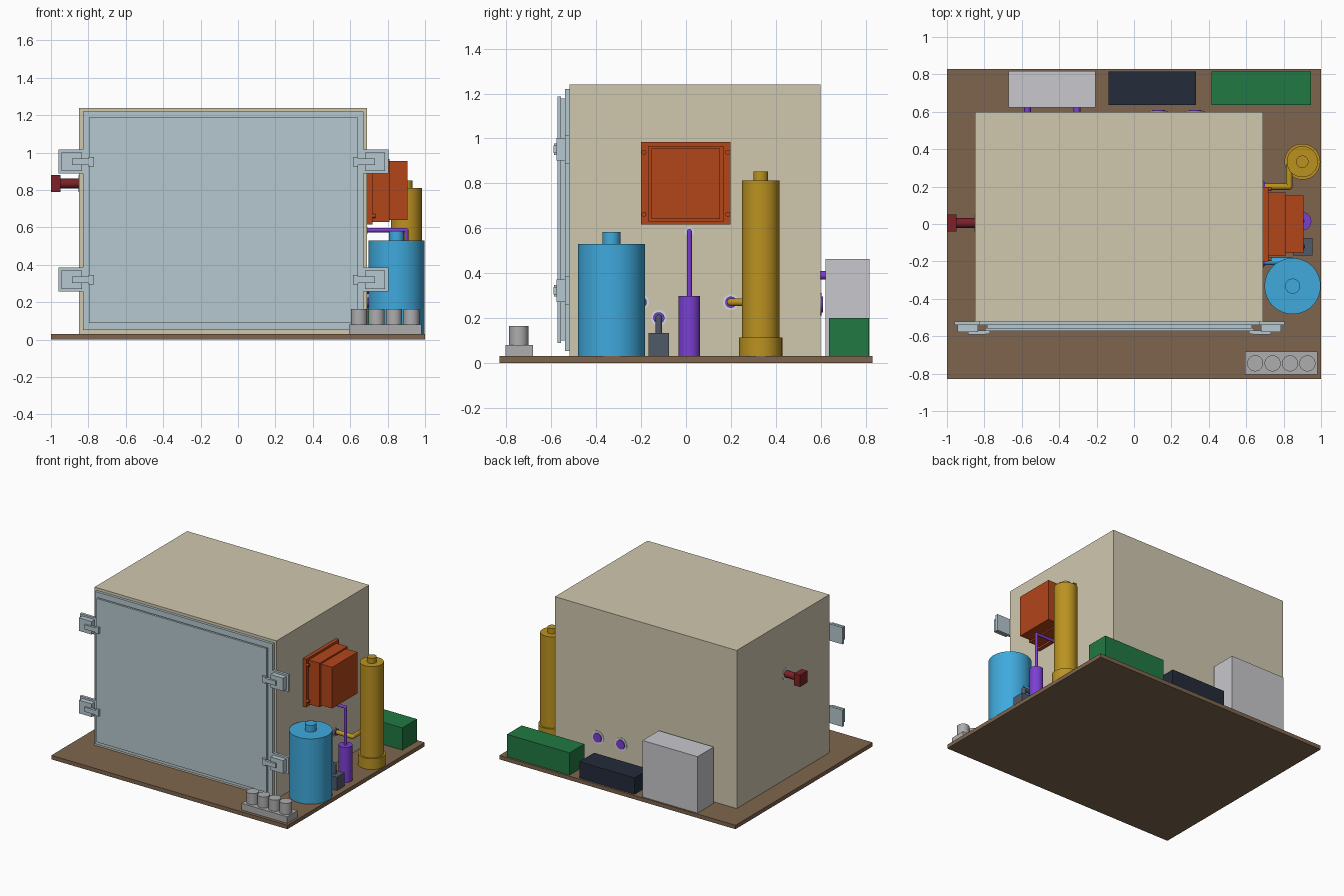
import bpy
from mathutils import Vector

if "Cube" in bpy.data.objects:
    bpy.data.objects.remove(bpy.data.objects["Cube"])

COLORS = {
    "brown": (0.21, 0.13, 0.075), "beige": (0.63, 0.58, 0.43), "steel": (0.47, 0.58, 0.63),
    "red": (0.2, 0.015, 0.02), "orange": (0.45, 0.06, 0.01), "blue": (0.05, 0.4, 0.72),
    "gold": (0.5, 0.29, 0.015), "purple": (0.2, 0.05, 0.65), "slate": (0.08, 0.1, 0.14),
    "green": (0.015, 0.19, 0.055), "navy": (0.017, 0.024, 0.042), "grey": (0.58, 0.58, 0.61),
    "metal": (0.42, 0.42, 0.43), "pale": (0.65, 0.7, 0.74)}
MATS = {}
for key, rgb in COLORS.items():
    MATS[key] = bpy.data.materials.new(key)
    MATS[key].diffuse_color = (*rgb, 1)


def finish(name, color):
    ob = bpy.context.object
    ob.name = name
    ob.data.materials.append(MATS[color])
    return ob


def box(name, color, x, y, z):
    """Box from (min, max) pairs."""
    bpy.ops.mesh.primitive_cube_add(size=1, location=[sum(p) / 2 for p in (x, y, z)])
    bpy.context.object.scale = [p[1] - p[0] for p in (x, y, z)]
    bpy.ops.object.transform_apply(location=False, rotation=False, scale=True)
    return finish(name, color)


def rod(name, color, a, b, r):
    """Cylinder between two points."""
    a, b = Vector(a), Vector(b)
    d = b - a
    bpy.ops.mesh.primitive_cylinder_add(vertices=48, radius=r, depth=d.length, location=(a + b) / 2)
    bpy.context.object.rotation_euler = d.to_track_quat('Z', 'Y').to_euler()
    bpy.ops.object.shade_smooth_by_angle()
    return finish(name, color)


def pipe(name, color, pts, r):
    """Run of rods with ball joints at the bends."""
    for a, b in zip(pts, pts[1:]):
        rod(name, color, a, b, r)
    for p in pts[1:-1]:
        bpy.ops.mesh.primitive_uv_sphere_add(segments=24, ring_count=12, radius=r, location=p)
        bpy.ops.object.shade_smooth()
        finish(name + "_elbow", color)


def port(name, p, n, r, seal):
    """Flush collar with a small seal, on a wall at p facing n."""
    p, n = Vector(p), Vector(n)
    rod(name + "_collar", "pale", p - n * 0.01, p + n * 0.003, r)
    if seal:
        rod(name + "_seal", "purple", p - n * 0.01, p + n * 0.01, seal)


# Base and chamber
box("base_plate", "brown", (-1, 1), (-0.83, 0.83), (0, 0.03))
box("chamber", "beige", (-0.85, 0.69), (-0.52, 0.6), (0.03, 1.24))

# Door
box("door_frame", "steel", (-0.83, 0.672), (-0.54, -0.52), (0.052, 1.219))
box("door_gasket", "steel", (-0.785, 0.63), (-0.556, -0.54), (0.1, 1.177))
box("door_panel", "steel", (-0.797, 0.642), (-0.572, -0.556), (0.088, 1.187))

# Clamps, mirrored about the door centre
CX = -0.078
for side in (-1, 1):
    for zc in (0.952, 0.321):
        def clamp(part, x0, x1, y, h):
            xs = sorted((CX + side * x0, CX + side * x1))
            box("clamp_" + part, "steel", xs, y, (zc - h, zc + h))
        clamp("plate", 0.735, 0.882, (-0.54, -0.52), 0.064)
        clamp("block", 0.757, 0.865, (-0.577, -0.54), 0.05)
        clamp("bar", 0.715, 0.81, (-0.591, -0.57), 0.017)
        clamp("tip", 0.692, 0.72, (-0.589, -0.57), 0.025)

# Left side valve
rod("valve_stem", "red", (-0.96, 0.005, 0.835), (-0.84, 0.005, 0.835), 0.026)
box("valve_cap", "red", (-1, -0.95), (-0.04, 0.05), (0.79, 0.88))
port("valve", (-0.85, 0.005, 0.835), (-1, 0, 0), 0.045, 0)

# Orange port housing with corner bolts
box("housing_flange", "orange", (0.68, 0.718), (-0.2, 0.198), (0.617, 0.984))
box("housing_middle", "orange", (0.71, 0.81), (-0.17, 0.168), (0.63, 0.967))
box("housing_box", "orange", (0.8, 0.905), (-0.154, 0.152), (0.64, 0.955))
for y in (-0.188, 0.187):
    for z in (0.662, 0.938):
        rod("housing_bolt", "orange", (0.71, y, z), (0.735, y, z), 0.011)

# Blue tank
rod("blue_tank", "blue", (0.848, -0.332, 0.03), (0.848, -0.332, 0.53), 0.15)
rod("blue_tank_cap", "blue", (0.848, -0.332, 0.52), (0.848, -0.332, 0.582), 0.04)
pipe("blue_tank_pipe", "blue", [(0.68, -0.2, 0.27), (0.85, -0.2, 0.27)], 0.02)
port("blue_port", (0.69, -0.2, 0.27), (1, 0, 0), 0.035, 0.025)

# Gold tank
rod("gold_tank", "gold", (0.9, 0.333, 0.03), (0.9, 0.333, 0.812), 0.083)
rod("gold_tank_foot", "gold", (0.9, 0.333, 0.03), (0.9, 0.333, 0.113), 0.096)
rod("gold_tank_cap", "gold", (0.9, 0.333, 0.8), (0.9, 0.333, 0.852), 0.033)
pipe("gold_tank_pipe", "gold", [(0.68, 0.2, 0.27), (0.83, 0.2, 0.27), (0.83, 0.32, 0.27)], 0.017)
port("gold_port", (0.69, 0.2, 0.27), (1, 0, 0), 0.035, 0.025)

# Purple pump
rod("purple_pump", "purple", (0.9, 0.015, 0.03), (0.9, 0.015, 0.298), 0.048)
pipe("purple_pump_pipe", "purple",
     [(0.9, 0.015, 0.29), (0.9, 0.015, 0.585), (0.68, 0.015, 0.585)], 0.011)
port("purple_port", (0.69, 0.015, 0.585), (1, 0, 0), 0.021, 0)

# Slate pump
box("slate_pump", "slate", (0.85, 0.955), (-0.168, -0.075), (0.03, 0.132))
pipe("slate_pump_pipe", "slate",
     [(0.9, -0.121, 0.12), (0.9, -0.121, 0.2), (0.68, -0.121, 0.2)], 0.015)
port("slate_port", (0.69, -0.121, 0.2), (1, 0, 0), 0.035, 0.025)

# Cabinets along the back
box("grey_cabinet", "grey", (-0.67, -0.205), (0.622, 0.818), (0.03, 0.462))
box("navy_cabinet", "navy", (-0.135, 0.332), (0.637, 0.815), (0.03, 0.155))
box("green_cabinet", "green", (0.415, 0.945), (0.637, 0.815), (0.03, 0.2))
for x in (-0.57, -0.305):
    rod("cabinet_pipe", "purple", (x, 0.59, 0.39), (x, 0.63, 0.39), 0.018)
for x in (0.13, 0.326):
    port("back_port", (x, 0.6, 0.26), (0, 1, 0), 0.05, 0.035)

# Manifold in the front corner
box("manifold_plate", "metal", (0.594, 0.98), (-0.805, -0.682), (0.03, 0.08))
for i in range(4):
    x = 0.648 + i * 0.093
    rod("manifold_can", "metal", (x, -0.745, 0.07), (x, -0.745, 0.165), 0.043)

for m in bpy.data.materials:
    if m.users and not m.is_grease_pencil:
        m.use_nodes = True
        m.node_tree.nodes["Principled BSDF"].inputs["Base Color"].default_value = m.diffuse_color
